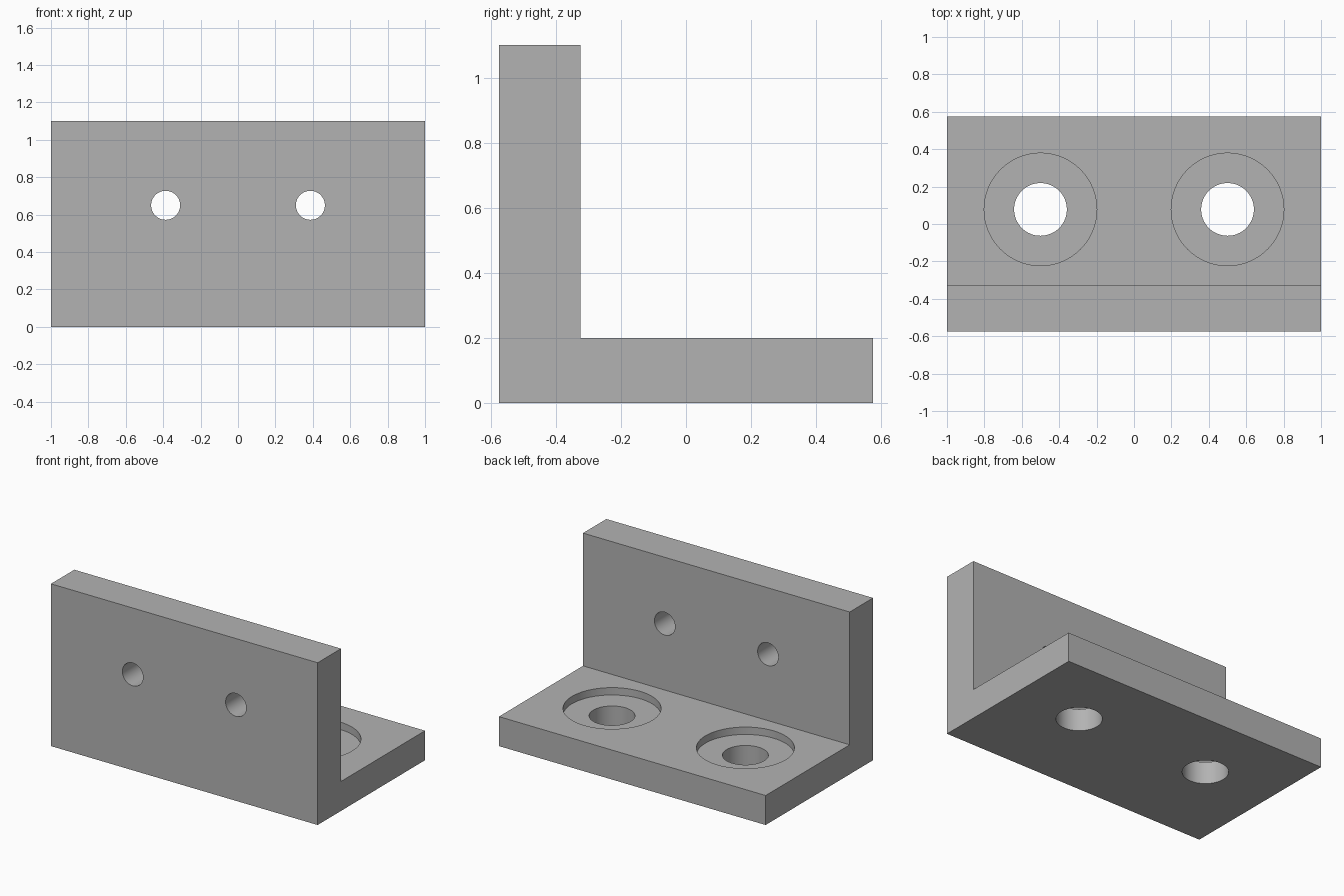
import bpy
import bmesh
import math
from mathutils import Matrix

cube = bpy.data.objects.get("Cube")
if cube:
    bpy.data.objects.remove(cube, do_unlink=True)

# Overall bracket sizes
WIDTH, DEPTH, HEIGHT = 2.0, 1.15, 1.1
WALL, BASE = 0.25, 0.2
FRONT, BACK = -DEPTH / 2, DEPTH / 2

grey = bpy.data.materials.new("plain grey")
grey.use_nodes = True
colour = (0.45, 0.45, 0.45, 1)
grey.diffuse_color = colour
grey.node_tree.nodes["Principled BSDF"].inputs["Base Color"].default_value = colour


def add_object(name, bm):
    bmesh.ops.recalc_face_normals(bm, faces=bm.faces)
    mesh = bpy.data.meshes.new(name)
    bm.to_mesh(mesh)
    bm.free()
    mesh.materials.append(grey)
    obj = bpy.data.objects.new(name, mesh)
    bpy.context.collection.objects.link(obj)
    return obj


def cut_hole(target, name, centre, radius, length, along_y=False):
    """Subtract a hidden cylinder from the target."""
    bm = bmesh.new()
    turn = Matrix.Rotation(math.pi / 2 if along_y else 0, 4, "X")
    bmesh.ops.create_cone(bm, cap_ends=True, segments=64, radius1=radius,
                          radius2=radius, depth=length,
                          matrix=Matrix.Translation(centre) @ turn)
    cutter = add_object(name, bm)
    cutter.hide_render = True
    cutter.hide_set(True)
    cut = target.modifiers.new(name, "BOOLEAN")
    cut.operation = "DIFFERENCE"
    cut.solver = "EXACT"
    cut.object = cutter


# L-shaped bracket, extruded across its width
profile = [(FRONT, 0), (BACK, 0), (BACK, BASE), (FRONT + WALL, BASE),
           (FRONT + WALL, HEIGHT), (FRONT, HEIGHT)]
bm = bmesh.new()
side = bm.faces.new([bm.verts.new((-WIDTH / 2, y, z)) for y, z in profile])
ext = bmesh.ops.extrude_face_region(bm, geom=[side])
moved = [v for v in ext["geom"] if isinstance(v, bmesh.types.BMVert)]
bmesh.ops.translate(bm, verts=moved, vec=(WIDTH, 0, 0))
bracket = add_object("angle_bracket", bm)

# Wall holes, base holes and shallow round recesses on both sides
for s, label in ((1, "left"), (-1, "right")):
    cut_hole(bracket, label + "_wall_hole_cutter",
             (s * 0.387, FRONT + WALL / 2, 0.65), 0.0775, 2 * WALL, True)
    cut_hole(bracket, label + "_base_hole_cutter", (s * 0.5, 0.078, BASE / 2), 0.141, 2 * BASE)
    cut_hole(bracket, label + "_recess_cutter", (s * 0.5, 0.078, BASE + 0.05), 0.301, 0.2)

# Apply the cuts, then remove the cutters
bpy.context.view_layer.update()
graph = bpy.context.evaluated_depsgraph_get()
result = bpy.data.meshes.new_from_object(bracket.evaluated_get(graph))
cutters = [m.object for m in bracket.modifiers]
bracket.modifiers.clear()
bracket.data = result
for c in cutters:
    bpy.data.objects.remove(c, do_unlink=True)

# Smooth hole walls with sharp rims
bpy.ops.object.select_all(action="DESELECT")
bpy.context.view_layer.objects.active = bracket
bracket.select_set(True)
bpy.ops.object.shade_smooth_by_angle(angle=math.radians(30))
